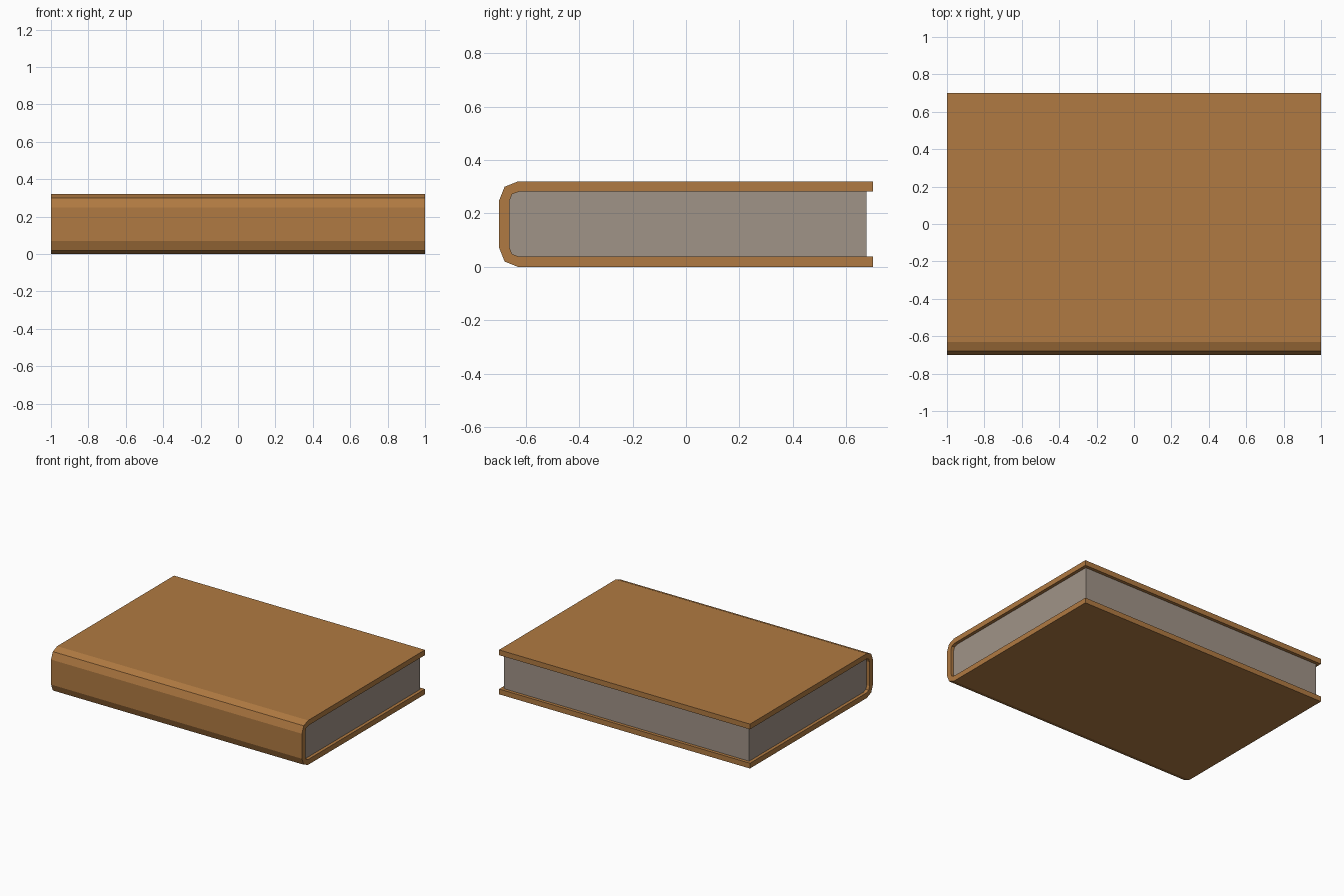
import bpy, bmesh

if "Cube" in bpy.data.objects:
    bpy.data.objects.remove(bpy.data.objects["Cube"])

H = 0.32  # total height


def material(name, rgb):
    m = bpy.data.materials.new(name)
    m.diffuse_color = (*rgb, 1)
    m.use_nodes = True
    m.node_tree.nodes["Principled BSDF"].inputs["Base Color"].default_value = m.diffuse_color
    return m


def mirrored(upper):
    """Complete a profile by mirroring its upper half about mid height."""
    return upper + [(y, H - z) for y, z in reversed(upper)]


def extrude_profile(name, profile, half_x, mat):
    """Extrude a (y, z) outline along x, centred on x = 0."""
    bm = bmesh.new()
    face = bm.faces.new([bm.verts.new((-half_x, y, z)) for y, z in profile])
    ext = bmesh.ops.extrude_face_region(bm, geom=[face])
    verts = [v for v in ext["geom"] if isinstance(v, bmesh.types.BMVert)]
    bmesh.ops.translate(bm, verts=verts, vec=(2 * half_x, 0, 0))
    bmesh.ops.recalc_face_normals(bm, faces=bm.faces)
    me = bpy.data.meshes.new(name)
    bm.to_mesh(me)
    bm.free()
    me.materials.append(mat)
    ob = bpy.data.objects.new(name, me)
    bpy.context.collection.objects.link(ob)
    return ob


leather = material("tan leather", (0.434, 0.195, 0.054))
paper = material("grey paper", (0.352, 0.292, 0.242))

# Upper halves of the outlines, fore edge to spine
outer = [(0.70, 0.32), (-0.63, 0.32), (-0.68, 0.30), (-0.70, 0.25)]
inner = [(-0.625, 0.282), (-0.652, 0.272), (-0.662, 0.246)]

# Cover: C-shaped shell with chamfered spine
inner_loop = mirrored([(0.70, 0.282)] + inner)
extrude_profile("cover", mirrored(outer) + inner_loop[::-1], 1.0, leather)

# Pages: block filling the cover, set back from its three open edges
extrude_profile("pages", mirrored([(0.677, 0.282)] + inner), 0.977, paper)
